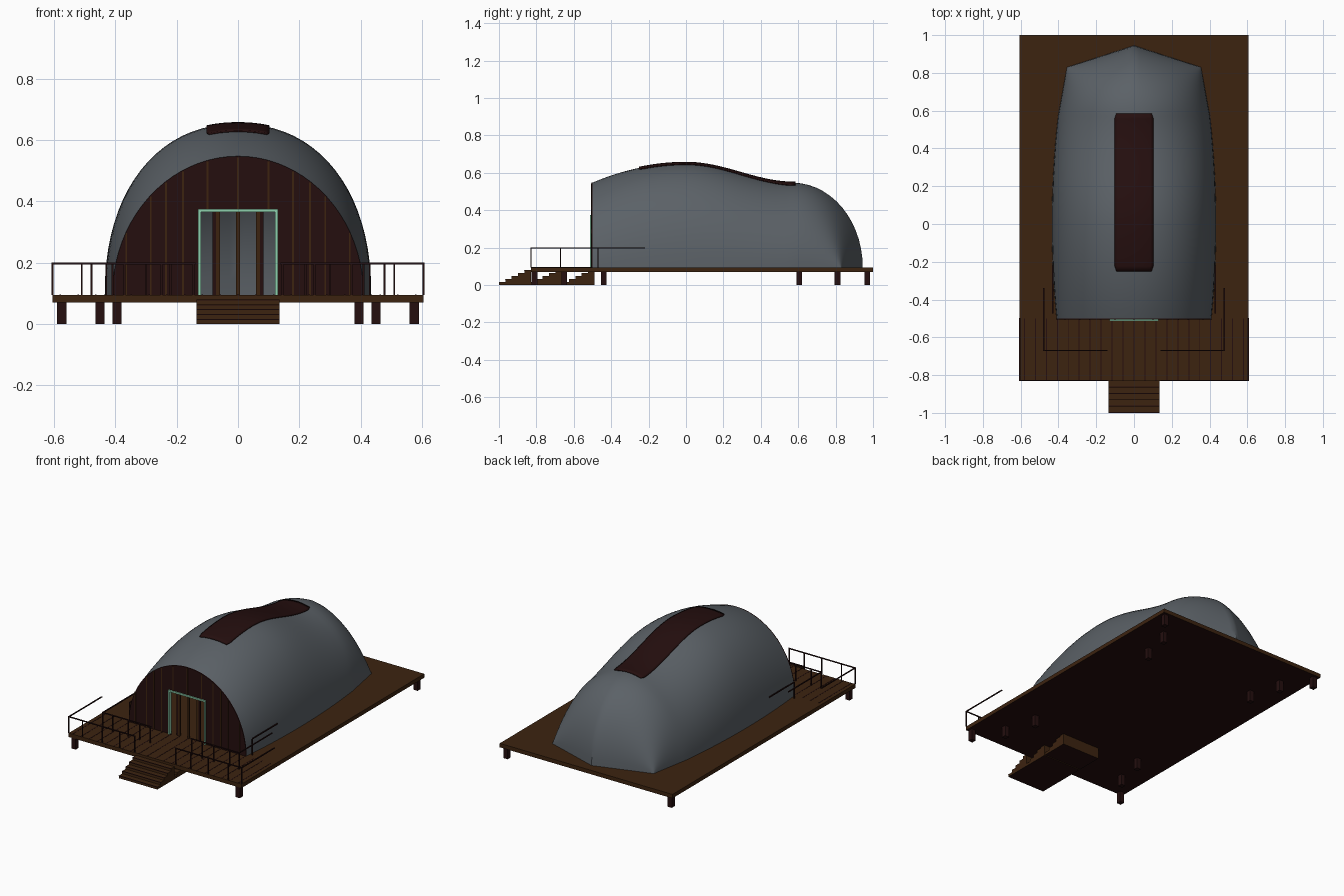
import bpy
import bmesh
from math import sin, cos, pi

if "Cube" in bpy.data.objects:
    bpy.data.objects.remove(bpy.data.objects["Cube"])


def material(name, color):
    m = bpy.data.materials.new(name)
    m.use_nodes = True
    m.diffuse_color = (*color, 1)
    bsdf = next(n for n in m.node_tree.nodes if n.type == "BSDF_PRINCIPLED")
    bsdf.inputs["Base Color"].default_value = (*color, 1)
    return m


GREY = material("grey shell", (0.105, 0.12, 0.135))
BROWN = material("brown wood", (0.046, 0.017, 0.005))
DARK = material("dark wood", (0.018, 0.0045, 0.0045))
GREEN = material("pale green", (0.27, 0.63, 0.42))

FLOOR = 0.095
FRONT, BACK = -0.5, 0.57


def finish(name, bm, *mats):
    bmesh.ops.recalc_face_normals(bm, faces=bm.faces)
    me = bpy.data.meshes.new(name)
    bm.to_mesh(me)
    bm.free()
    ob = bpy.data.objects.new(name, me)
    bpy.context.collection.objects.link(ob)
    for m in mats:
        me.materials.append(m)
    return ob


def boxes(name, bounds, *mats):
    """One object from boxes given as (x0, x1, y0, y1, z0, z1)."""
    bm = bmesh.new()
    for x0, x1, y0, y1, z0, z1 in bounds:
        for v in bmesh.ops.create_cube(bm, size=1)["verts"]:
            v.co = (x1 if v.co.x > 0 else x0,
                    y1 if v.co.y > 0 else y0,
                    z1 if v.co.z > 0 else z0)
    return finish(name, bm, *mats)


def smooth(ob):
    bpy.ops.object.select_all(action="DESELECT")
    ob.select_set(True)
    bpy.context.view_layer.objects.active = ob
    bpy.ops.object.shade_smooth_by_angle(angle=0.6)


# Shell cross-section: half width, height and roundness along y
def section(y):
    y = min(y, BACK)
    ridge = 0.653 - 0.42 * y * y if y < 0 else 0.6 + 0.053 * cos(pi * y / 0.58)
    return 0.435 - 0.1 * y * y, ridge - FLOOR, 2.2 - 0.8 * y * y


def arch_point(y, a):
    w, h, n = section(y)
    c, s = cos(a), max(sin(a), 0)
    x = w * abs(c) ** (2 / n) * (1 if c > 0 else -1)
    return x, y, FLOOR + h * s ** (2 / n)


def arch_height(x, y):
    w, h, n = section(y)
    return FLOOR + h * max(0, 1 - (abs(x) / w) ** n) ** (1 / n)


def grid(rows):
    bm = bmesh.new()
    vs = [[bm.verts.new(p) for p in row] for row in rows]
    for r, q in zip(vs, vs[1:]):
        for i in range(len(r) - 1):
            bm.faces.new((r[i], r[i + 1], q[i + 1], q[i]))
    return bm


# Shell: arches along the hall, then a rounded end closing on a pointed base
ANGLES = [pi * i / 40 for i in range(41)]
rows = []
for j in range(25):
    y = FRONT + (BACK - FRONT) * j / 24
    rows.append([arch_point(y, a) for a in ANGLES])
for j in range(1, 15):
    t = pi / 2 * j / 14
    row = []
    for a in ANGLES:
        x, y, z = arch_point(BACK, a)
        bx = 0.355 * cos(a)
        by = 0.83 + 0.115 * (1 - abs(cos(a)))
        s = sin(t)
        row.append((x + (bx - x) * s, y + (by - y) * s,
                    FLOOR + (z - FLOOR) * cos(t)))
    rows.append(row)
bm = grid(rows)
bmesh.ops.remove_doubles(bm, verts=bm.verts, dist=0.0005)
smooth(finish("shell", bm, GREY))

# Long roof window lying on the shell
rows = []
for j in range(31):
    y = -0.25 + 0.835 * j / 30
    half = 0.093 if j in (0, 30) else 0.102
    xs = [half * (i / 6 - 1) for i in range(13)]
    rows.append([(x, y, arch_height(x, y) + 0.003) for x in xs])
window = finish("roof_window", grid(rows), DARK)
smooth(window)
solid = window.modifiers.new("thickness", "SOLIDIFY")
solid.thickness = 0.006
solid.offset = 0

# Front wall with a doorway
DOOR, HEAD = 0.125, 0.37
outline = [arch_point(FRONT, a) for a in ANGLES]
outline += [(x, FRONT, z) for x, z in
            ((-DOOR, FLOOR), (-DOOR, HEAD), (DOOR, HEAD), (DOOR, FLOOR))]
bm = bmesh.new()
face = bm.faces.new([bm.verts.new(p) for p in outline])
out = bmesh.ops.extrude_face_region(bm, geom=[face])["geom"]
for v in out:
    if isinstance(v, bmesh.types.BMVert):
        v.co.y -= 0.006
finish("front_wall", bm, DARK)

# Wall battens
battens = []
for x in (-0.365, -0.285, -0.235, -0.18, -0.1, 0, 0.1, 0.18, 0.235, 0.285, 0.365):
    low = HEAD if abs(x) < DOOR else FLOOR
    battens.append((x - 0.003, x + 0.003, -0.509, -0.505,
                    low, arch_height(x, FRONT) - 0.004))
boxes("wall_battens", battens, BROWN)

# Door frame and inner door posts
boxes("door_frame", [
    (-0.13, -0.12, -0.514, -0.496, FLOOR, HEAD + 0.005),
    (0.12, 0.13, -0.514, -0.496, FLOOR, HEAD + 0.005),
    (-0.13, 0.13, -0.514, -0.496, HEAD - 0.005, HEAD + 0.005)], GREEN)
boxes("door_posts", [(x - 0.006, x + 0.006, -0.498, -0.488, FLOOR, HEAD)
                     for x in (-0.065, 0, 0.065)], BROWN)
boxes("door_jambs", [(x - 0.006, x + 0.006, -0.498, -0.488, FLOOR, HEAD)
                     for x in (-0.078, 0.078)], DARK)

# Deck, dark underneath, with board joints at the front
deck = boxes("deck", [(-0.605, 0.605, -0.83, 1.0, 0.07, FLOOR)], BROWN, DARK)
for p in deck.data.polygons:
    p.material_index = 1 if p.normal.z < -0.5 else 0
boxes("deck_joints", [(i * 0.058 - 0.0025, i * 0.058 + 0.0025,
                       -0.831, FRONT, FLOOR - 0.002, FLOOR + 0.001)
                      for i in range(-10, 11)], DARK)

# Three nested sets of legs, stairs and railings
legs, steps, rails = [], [], []
for lx, y0, y1 in ((0.575, -0.81, 0.97), (0.45, -0.65, 0.81), (0.395, -0.44, 0.605)):
    for x in (-lx, lx):
        for y in (y0, y1):
            legs.append((x - 0.015, x + 0.015, y - 0.015, y + 0.015, 0, 0.071))
boxes("legs", legs, DARK)

for back in (-0.83, -0.665, -0.49):
    for i in range(5):
        steps.append((-0.135, 0.135, back - 0.17 + i * 0.034, back,
                      i * 0.016, (i + 1) * 0.016))
stairs = boxes("stairs", steps, BROWN, DARK)
for p in stairs.data.polygons:
    p.material_index = 1 if p.normal.z < -0.5 else 0
boxes("stair_edges", [(-0.135, 0.135, -1.001 + i * 0.034, -0.996 + i * 0.034,
                       (i + 1) * 0.016 - 0.003, (i + 1) * 0.016 + 0.0005)
                      for i in range(5)], DARK)

R, TOP = 0.003, 0.198
for s in (-1, 1):
    for cx, cy, length, posts in (
            (0.605, -0.828, 0.33, (0.605, 0.51, 0.37, 0.25, 0.145)),
            (0.478, -0.67, 0.33, (0.478, 0.41, 0.3, 0.22, 0.145)),
            (0.43, -0.47, 0.25, (0.43,))):
        rails.append((s * cx - R, s * cx + R, cy, cy + length, TOP - R, TOP + R))
        if len(posts) > 1:
            a, b = sorted((s * cx, s * 0.142))
            rails.append((a - R, b + R, cy - R, cy + R, TOP - R, TOP + R))
        for x in posts:
            rails.append((s * x - R, s * x + R, cy - R, cy + R, FLOOR, TOP))
boxes("railings", rails, DARK)
